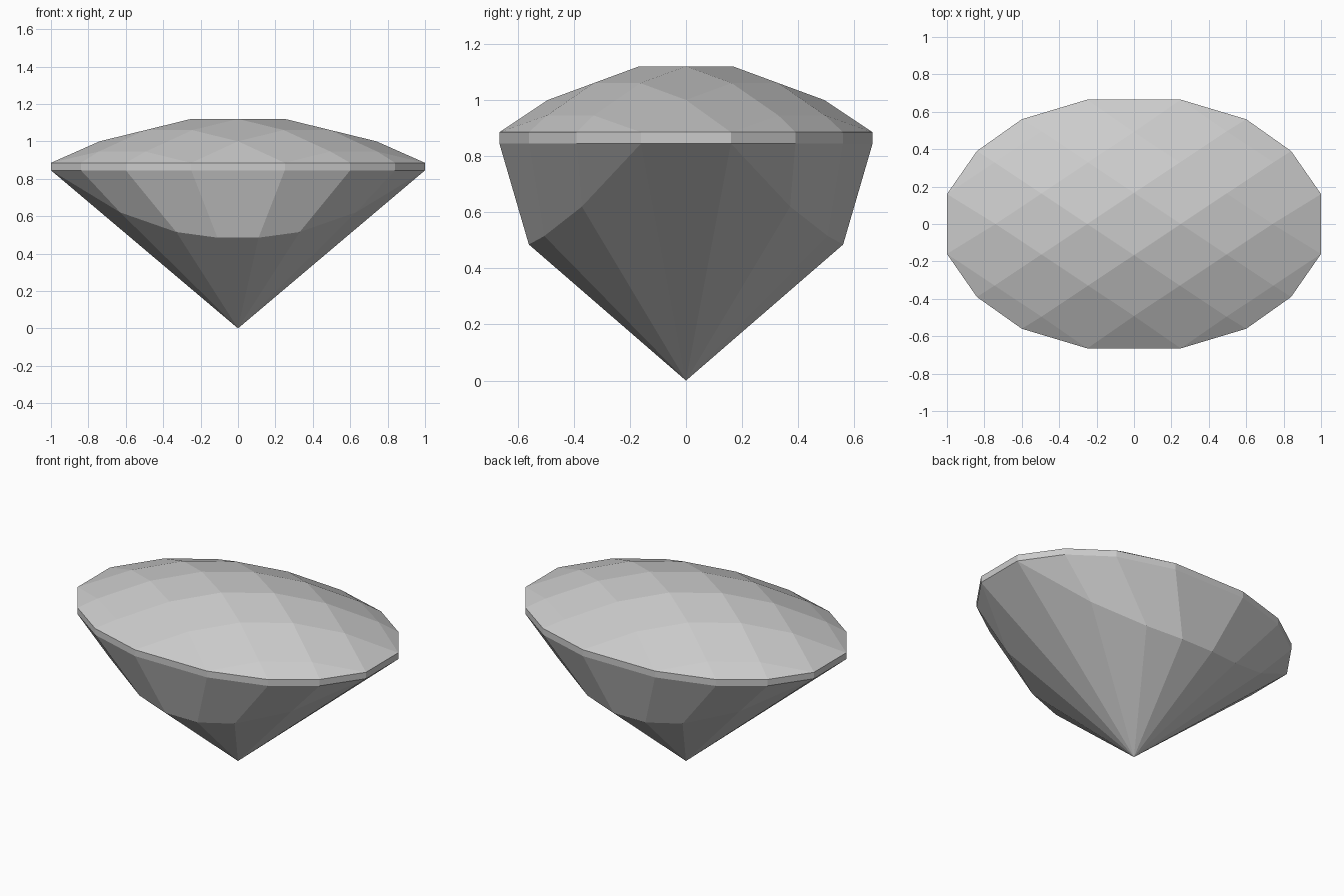
import bpy, bmesh
from mathutils import Vector

cube = bpy.data.objects.get("Cube")
if cube:
    bpy.data.objects.remove(cube, do_unlink=True)

grey = bpy.data.materials.new("gem grey")
grey.use_nodes = True
colour = (0.6, 0.6, 0.6, 1)
grey.diffuse_color = colour
grey.node_tree.nodes["Principled BSDF"].inputs["Base Color"].default_value = colour

BOTTOM, TOP = 0.845, 0.885          # girdle heights
TABLE = 1.12
ASPECT = 0.665                      # oval depth / width
RIM = [(1, 0.16), (0.84, 0.39), (0.6, 0.56), (0.25, 0.665)]
BELT = [(1, 0.16, BOTTOM), (0.63, 0.371, 0.62), (0.33, 0.505, 0.515), (0.11, 0.56, 0.485)]
CENTRE = Vector((0, 0, 0.8))


def around(quarter):
    """Mirror a quarter outline into a full counter-clockwise ring."""
    ring = []
    for sx, sy in ((1, 1), (-1, 1), (-1, -1), (1, -1)):
        pts = quarter if sx * sy > 0 else quarter[::-1]
        ring += [Vector((p[0] * sx, p[1] * sy, p[2])) for p in pts]
    return ring


def make_part(name, faces):
    """Weld separate polygons into one flat-shaded part facing outward."""
    bm = bmesh.new()
    for pts in faces:
        bm.faces.new([bm.verts.new(p) for p in pts])
    bmesh.ops.remove_doubles(bm, verts=bm.verts, dist=0.001)
    bm.normal_update()
    for f in bm.faces:
        if f.normal.dot(f.calc_center_median() - CENTRE) < 0:
            f.normal_flip()
    mesh = bpy.data.meshes.new(name)
    bm.to_mesh(mesh)
    bm.free()
    mesh.materials.append(grey)
    bpy.context.collection.objects.link(bpy.data.objects.new(name, mesh))


def pairs(ring):
    return zip(ring, ring[1:] + ring[:1])


upper = around([(x, y, TOP) for x, y in RIM])
lower = around([(x, y, BOTTOM) for x, y in RIM])
belt = around(BELT)
tip = Vector((0, 0, 0))

# Girdle band
make_part("girdle", [(a, b, d, c) for (a, b), (c, d) in zip(pairs(lower), pairs(upper))])

# Pavilion: facets down to the belt, then long facets to the tip
pavilion = []
for (a, b), (c, d) in zip(pairs(lower), pairs(belt)):
    upper_facet = [a, b] + [p for p in (d, c) if p not in (a, b)]
    if len(upper_facet) > 2:
        pavilion.append(upper_facet)
    pavilion.append((c, d, tip))
make_part("pavilion", pavilion)

# Crown: checkerboard facets on a diagonal lattice
LEVELS = [-1.24, -0.74, -0.25, 0.25, 0.74, 1.24]
DROP = [0.175, 0.06, 0, 0, 0.06, 0.175]


def lattice(i, j):
    a, b = LEVELS[i], LEVELS[j]
    p = Vector(((a + b) / 2, (a - b) / 2 * ASPECT, TABLE - DROP[i] - DROP[j]))
    if {min(i, 5 - i), min(j, 5 - j)} == {0, 1}:     # lattice point on the rim
        p = min(upper, key=lambda r: (r - p).length)
    return p


crown = []
for i in range(5):
    for j in range(5):
        corners = [(i, j), (i + 1, j), (i + 1, j + 1), (i, j + 1)]
        crown.append([lattice(*c) for c in corners if not (c[0] in (0, 5) and c[1] in (0, 5))])

# Crown edge facets filling the four diagonal sides out to the rim
for q in range(4):
    rim = upper[q * 4:q * 4 + 4]
    sx, sy = (1 if rim[1].x > 0 else -1), (1 if rim[1].y > 0 else -1)
    line = [lattice(k, 5 if sx > 0 else 0) if sx * sy < 0 else lattice(5 if sx > 0 else 0, k)
            for k in range(1, 5)]
    line.sort(key=lambda p: (p - rim[0]).length)
    crown += [(rim[0], rim[1], line[1]),
              (line[1], rim[1], rim[2], line[2]),
              (line[2], rim[2], rim[3])]
make_part("crown", crown)
